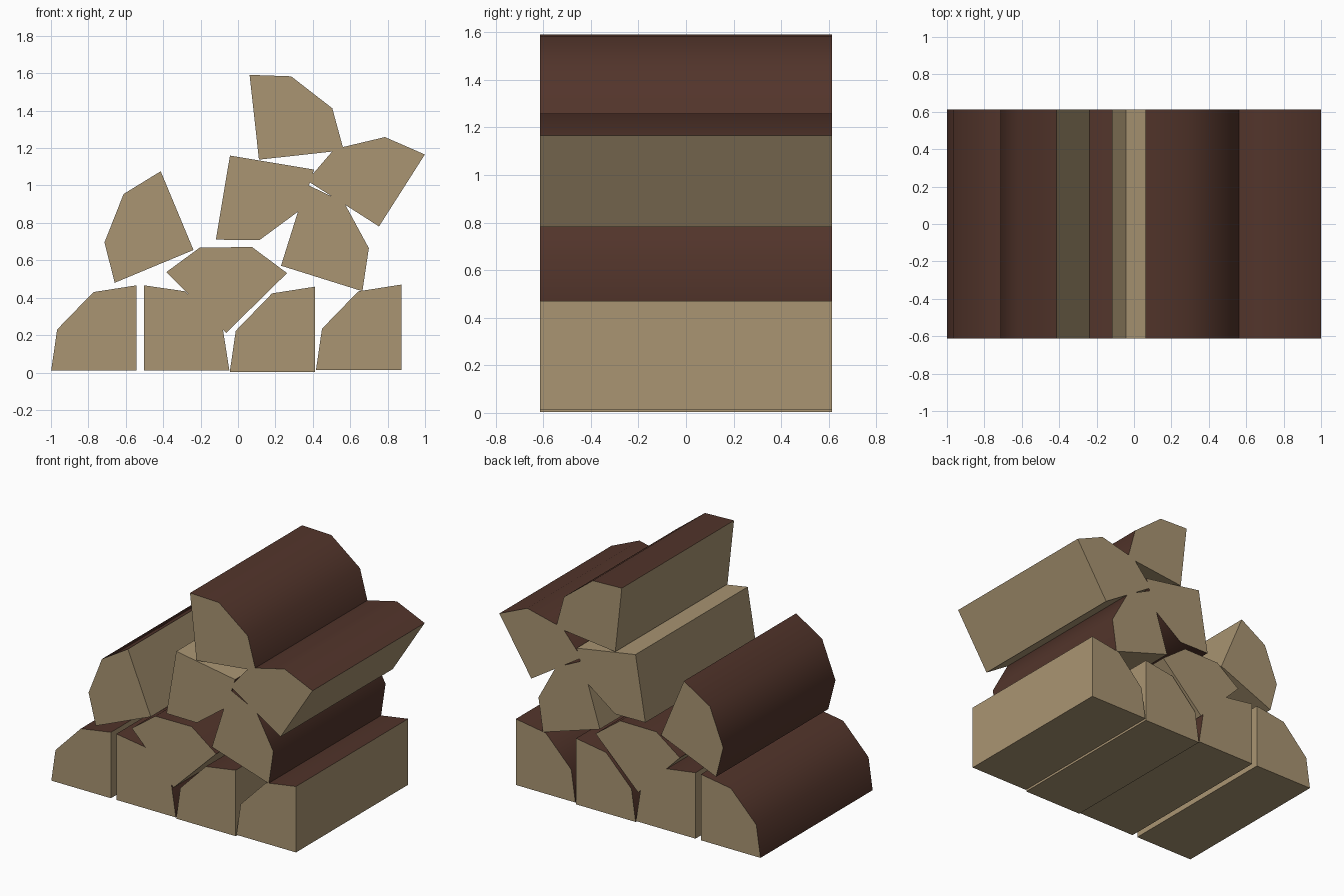
import bpy
from math import radians, sin, cos

if "Cube" in bpy.data.objects:
    bpy.data.objects.remove(bpy.data.objects["Cube"])


def material(name, color):
    m = bpy.data.materials.new(name)
    m.diffuse_color = (*color, 1)
    m.use_nodes = True
    m.node_tree.nodes["Principled BSDF"].inputs["Base Color"].default_value = m.diffuse_color
    return m


wood = material("split_wood", (0.40, 0.30, 0.17))
bark = material("bark", (0.085, 0.035, 0.024))

# Quarter-log cross-section: heart corner first, then the bark arc
PROFILE = [(0, 0), (0, 0.456), (-0.23, 0.42), (-0.424, 0.22), (-0.456, 0)]
HALF_LENGTH = 0.613


def quarter_log(name, x, z, angle):
    c, s = cos(radians(angle)), sin(radians(angle))
    pts = [(x + c * u - s * v, z + s * u + c * v) for u, v in PROFILE]
    n = len(pts)
    verts = [(u, y, v) for y in (-HALF_LENGTH, HALF_LENGTH) for u, v in pts]
    # Front end, back end, then the five long sides
    faces = [tuple(reversed(range(n))), tuple(range(n, 2 * n))]
    faces += [(i, (i + 1) % n, (i + 1) % n + n, i + n) for i in range(n)]
    mesh = bpy.data.meshes.new(name)
    mesh.from_pydata(verts, [], faces)
    mesh.materials.append(wood)
    mesh.materials.append(bark)
    # Rounded bark sides are dark and smooth, split faces stay flat
    for p in mesh.polygons[3:6]:
        p.material_index = 1
    ob = bpy.data.objects.new(name, mesh)
    bpy.context.collection.objects.link(ob)
    bpy.ops.object.select_all(action='DESELECT')
    ob.select_set(True)
    bpy.context.view_layer.objects.active = ob
    bpy.ops.object.mode_set(mode='EDIT')
    bpy.ops.mesh.select_all(action='SELECT')
    bpy.ops.mesh.normals_make_consistent(inside=False)
    bpy.ops.object.mode_set(mode='OBJECT')
    bpy.ops.object.shade_smooth_by_angle(angle=radians(50))


# Heart corner position (x, z) and roll of every log in the pile
LOGS = [
    ("bottom_log_1", -0.543, 0.010, 0),
    ("bottom_log_2", -0.502, 0.010, -90),
    ("bottom_log_3", 0.412, 0.003, 0),
    ("bottom_log_4", 0.873, 0.014, 0),
    ("second_row_log_left", -0.238, 0.655, 22.6),
    ("second_row_log_middle", -0.063, 0.212, -45.5),
    ("second_row_log_right", 0.230, 0.571, -107.4),
    ("third_row_log_left", -0.043, 1.160, 170.5),
    ("third_row_log_right", 0.754, 0.781, -32.5),
    ("top_log", 0.112, 1.138, -83.7),
]
for log in LOGS:
    quarter_log(*log)
